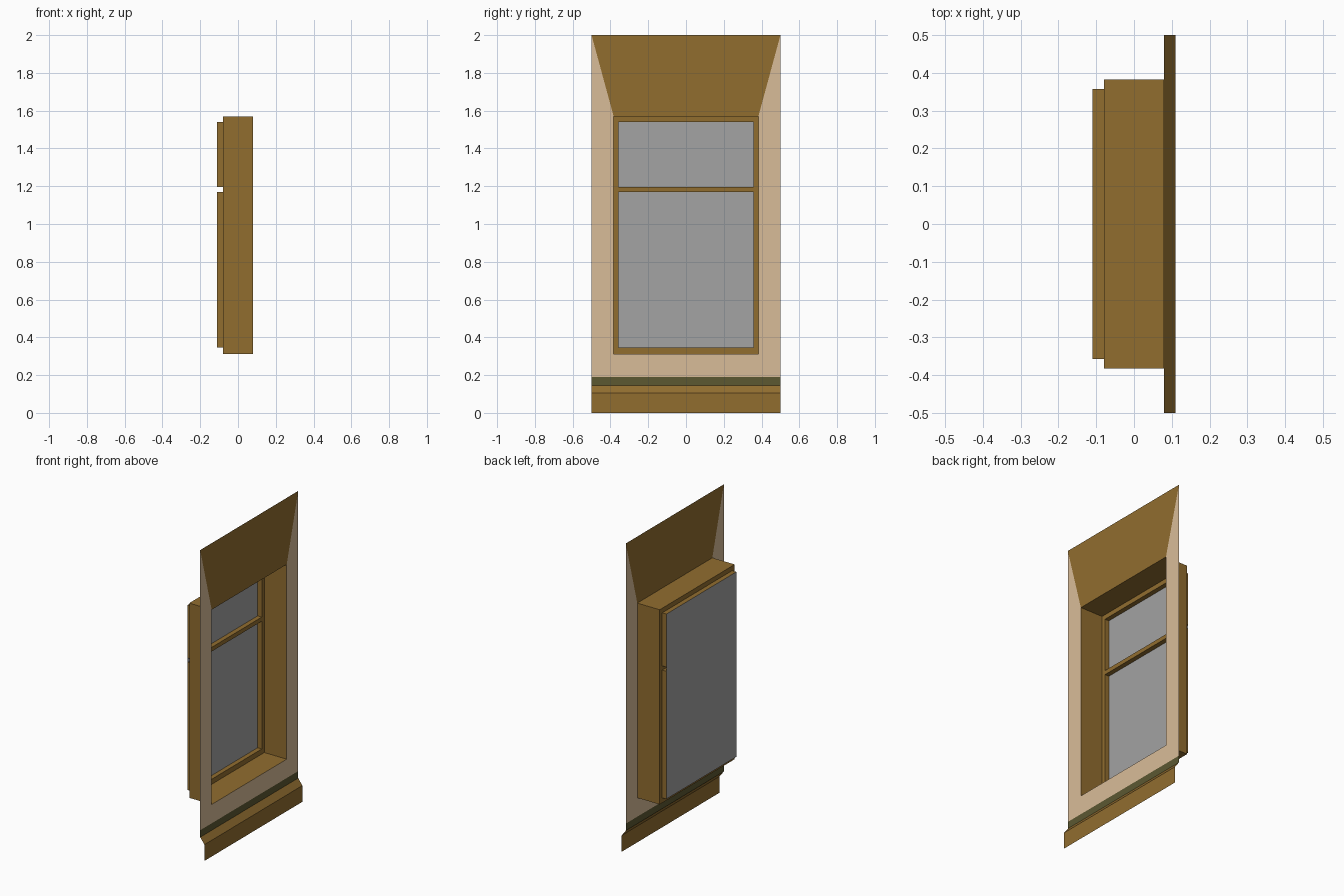
import bpy

if "Cube" in bpy.data.objects:
    bpy.data.objects.remove(bpy.data.objects["Cube"])


def srgb(r, g, b):
    def lin(c):
        c /= 255
        return c / 12.92 if c <= 0.04045 else ((c + 0.055) / 1.055) ** 2.4
    return (lin(r), lin(g), lin(b), 1)


def material(name, rgb):
    m = bpy.data.materials.new(name)
    m.diffuse_color = srgb(*rgb)
    m.use_nodes = True
    m.node_tree.nodes["Principled BSDF"].inputs["Base Color"].default_value = m.diffuse_color
    return m


BROWN = material("brown wood", (145, 109, 47))
BEIGE = material("beige plaster", (217, 188, 153))
GREEN = material("dark green trim", (92, 88, 49))
GREY = material("grey glass", (163, 163, 163))


def sheet(name, quads, mat):
    """Object made of separate quads, all counter-clockwise from the visible side."""
    verts = [v for q in quads for v in q]
    faces, i = [], 0
    for q in quads:
        faces.append(tuple(range(i, i + len(q))))
        i += len(q)
    me = bpy.data.meshes.new(name)
    me.from_pydata(verts, [], faces)
    me.materials.append(mat)
    ob = bpy.data.objects.new(name, me)
    bpy.context.collection.objects.link(ob)
    return ob


def flat(x, pts):
    """Polygon of (y, z) points facing +x."""
    return [(x, y, z) for y, z in pts]


def rect(x, y0, y1, z0, z1):
    return flat(x, [(y0, z0), (y1, z0), (y1, z1), (y0, z1)])


def reveal(xb, xf, h, z0, z1):
    """Four sides of an opening, facing into it."""
    c = [(-h, z0), (h, z0), (h, z1), (-h, z1)]
    out = []
    for i in range(4):
        a, b = c[i], c[(i + 1) % 4]
        out.append([(xf, *a), (xf, *b), (xb, *b), (xb, *a)])
    return out


def strip(xa, za, xb, zb):
    """Full-width strip from its lower edge to its upper edge."""
    return [(xa, -.5, za), (xa, .5, za), (xb, .5, zb), (xb, -.5, zb)]


W, B, G = 0.08, -0.08, -0.11       # wall face, frame face, glass face
H, Z0, Z1 = 0.383, 0.312, 1.57     # wall opening
P, P0, P1 = 0.357, 0.345, 1.54     # glazed opening
T0, T1 = 1.17, 1.197               # transom bar

# Plaster wall around the window
sheet("plaster_wall", [
    flat(W, [(-.5, .19), (-H, Z0), (-H, Z1), (-.5, 2)]),
    flat(W, [(.5, .19), (.5, 2), (H, Z1), (H, Z0)]),
    flat(W, [(-.5, .19), (.5, .19), (H, Z0), (-H, Z0)])], BEIGE)

# Timber panel above the window
sheet("upper_panel", [flat(W, [(-H, Z1), (H, Z1), (.5, 2), (-.5, 2)])], BROWN)

# Trim stripe and projecting plinth
sheet("trim_stripe", [strip(W, .145, W, .19)], GREEN)
sheet("plinth", [strip(.11, 0, .11, .105), strip(.11, .105, W, .145)], BROWN)

# Deep window recess
sheet("window_recess", reveal(B, W, H, Z0, Z1), BROWN)

# Frame face, transom and pane edges
frame = [rect(B, -H, -P, Z0, Z1), rect(B, P, H, Z0, Z1),
         rect(B, -P, P, Z0, P0), rect(B, -P, P, P1, Z1),
         rect(B, -P, P, T0, T1)]
frame += reveal(G, B, P, P0, T0) + reveal(G, B, P, T1, P1)
sheet("window_frame", frame, BROWN)

# Glass
sheet("glass", [rect(G, -P, P, P0, P1)], GREY)
